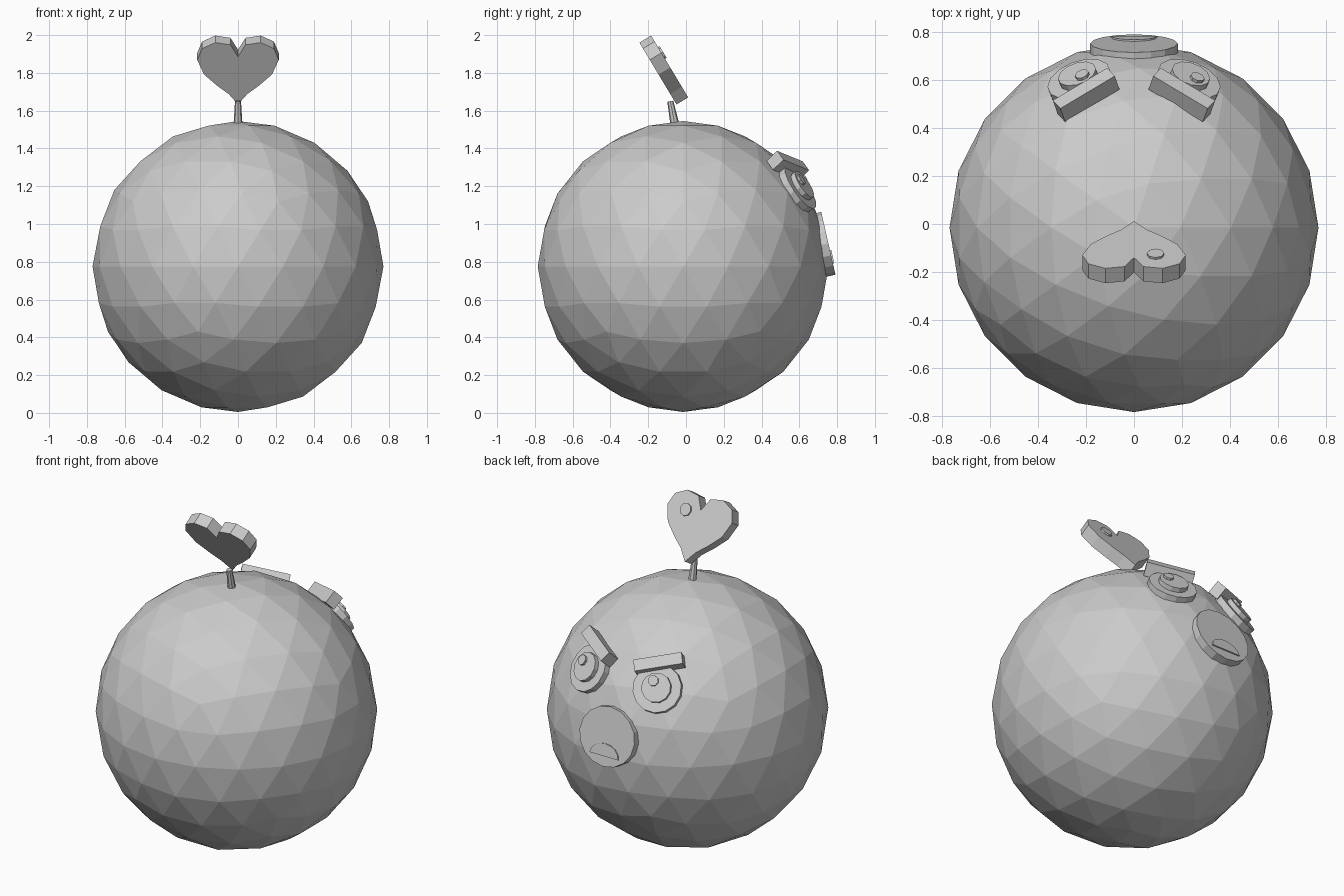
import bpy, bmesh, math
from mathutils import Vector, Matrix

if "Cube" in bpy.data.objects:
    bpy.data.objects.remove(bpy.data.objects["Cube"], do_unlink=True)

# Single material
grey = bpy.data.materials.new("light grey")
grey.use_nodes = True
COLOUR = (0.6, 0.6, 0.6, 1)
grey.diffuse_color = COLOUR
grey.node_tree.nodes["Principled BSDF"].inputs["Base Color"].default_value = COLOUR

CENTRE = Vector((0, -0.015, 0.775))
UP = Vector((0, 0, 1))


def finish(bm, name, matrix=Matrix()):
    bmesh.ops.recalc_face_normals(bm, faces=bm.faces)
    bm.transform(matrix)
    mesh = bpy.data.meshes.new(name)
    bm.to_mesh(mesh)
    bm.free()
    mesh.materials.append(grey)
    obj = bpy.data.objects.new(name, mesh)
    bpy.context.collection.objects.link(obj)
    return obj


def frame(origin, normal, across):
    """Local x runs across, y up the surface, z outward."""
    n = normal.normalized()
    x = (across - n * across.dot(n)).normalized()
    m = Matrix((x, n.cross(x), n)).transposed().to_4x4()
    return Matrix.Translation(origin) @ m


def prism(name, outline, low, high, matrix):
    """Flat outline extruded along local z."""
    bm = bmesh.new()
    face = bm.faces.new([bm.verts.new((u, v, low)) for u, v in outline])
    top = bmesh.ops.extrude_face_region(bm, geom=[face])["geom"]
    moved = [g for g in top if isinstance(g, bmesh.types.BMVert)]
    bmesh.ops.translate(bm, verts=moved, vec=(0, 0, high - low))
    return finish(bm, name, matrix)


def arc(radius, sides, u=0, v=0, squash=1, turn=math.tau):
    """Points of a full circle, or of an open arc when turn is smaller."""
    steps = sides if turn == math.tau else sides - 1
    return [(u + radius * math.cos(turn * i / steps),
             v + squash * radius * math.sin(turn * i / steps)) for i in range(sides)]


# Faceted round body
bm = bmesh.new()
bmesh.ops.create_icosphere(bm, subdivisions=3, radius=0.77)
finish(bm, "body", Matrix.Translation(CENTRE))

# Stem on the crown
base, tip = Vector((0, -0.058, 1.52)), Vector((0, -0.083, 1.65))
bm = bmesh.new()
bmesh.ops.create_cone(bm, cap_ends=True, segments=8, radius1=0.024, radius2=0.016,
                      depth=(tip - base).length)
finish(bm, "stem", Matrix.Translation((base + tip) / 2)
       @ UP.rotation_difference(tip - base).to_matrix().to_4x4())

# Heart leaf leaning back, with a small round stud
tilt = math.radians(31)
heart_frame = frame(Vector((0, -0.05, 1.633)),
                    Vector((0, math.cos(tilt), math.sin(tilt))), Vector((-1, 0, 0)))
side = [(0.05, 0.065), (0.11, 0.115), (0.18, 0.185), (0.216, 0.275),
        (0.19, 0.345), (0.12, 0.382), (0.04, 0.368)]
heart = [(0, 0)] + side + [(0, 0.295)] + [(-u, v) for u, v in reversed(side)]
prism("heart_leaf", heart, 0, 0.072, heart_frame)
prism("heart_stud", arc(0.036, 8, -0.09, 0.275), 0.07, 0.082, heart_frame)

# Eyes and slanted brows
for label, s in (("left", 1), ("right", -1)):
    normal = Vector((s * 0.23, 0.62, 0.42))
    eye = frame(CENTRE, normal, Vector((-1, 0, 0)))
    prism(label + "_eye", arc(0.137, 14), 0.70, 0.785, eye)
    prism(label + "_iris", arc(0.083, 12), 0.78, 0.812, eye)
    prism(label + "_glint", arc(0.03, 8, -0.025, 0.03), 0.81, 0.825, eye)
    out = Vector((s * 0.2, 0.555, 0.535))
    brow = frame(CENTRE, out, Vector((-0.23, s * 0.125, -s * 0.065)))
    w, h = 0.135, 0.033
    prism(label + "_brow", [(-w, -h), (w, -h), (w, h), (-w, h)], 0.755, 0.835, brow)

# Round snout with a curved mouth plate
snout = frame(Vector((0, 0.742, 0.895)), Vector((0, 0.97, 0.22)), Vector((-1, 0, 0)))
prism("snout", arc(0.183, 16, squash=0.93), -0.09, 0.012, snout)
prism("mouth", arc(0.095, 9, v=-0.11, squash=0.75, turn=math.pi), 0.01, 0.019, snout)
